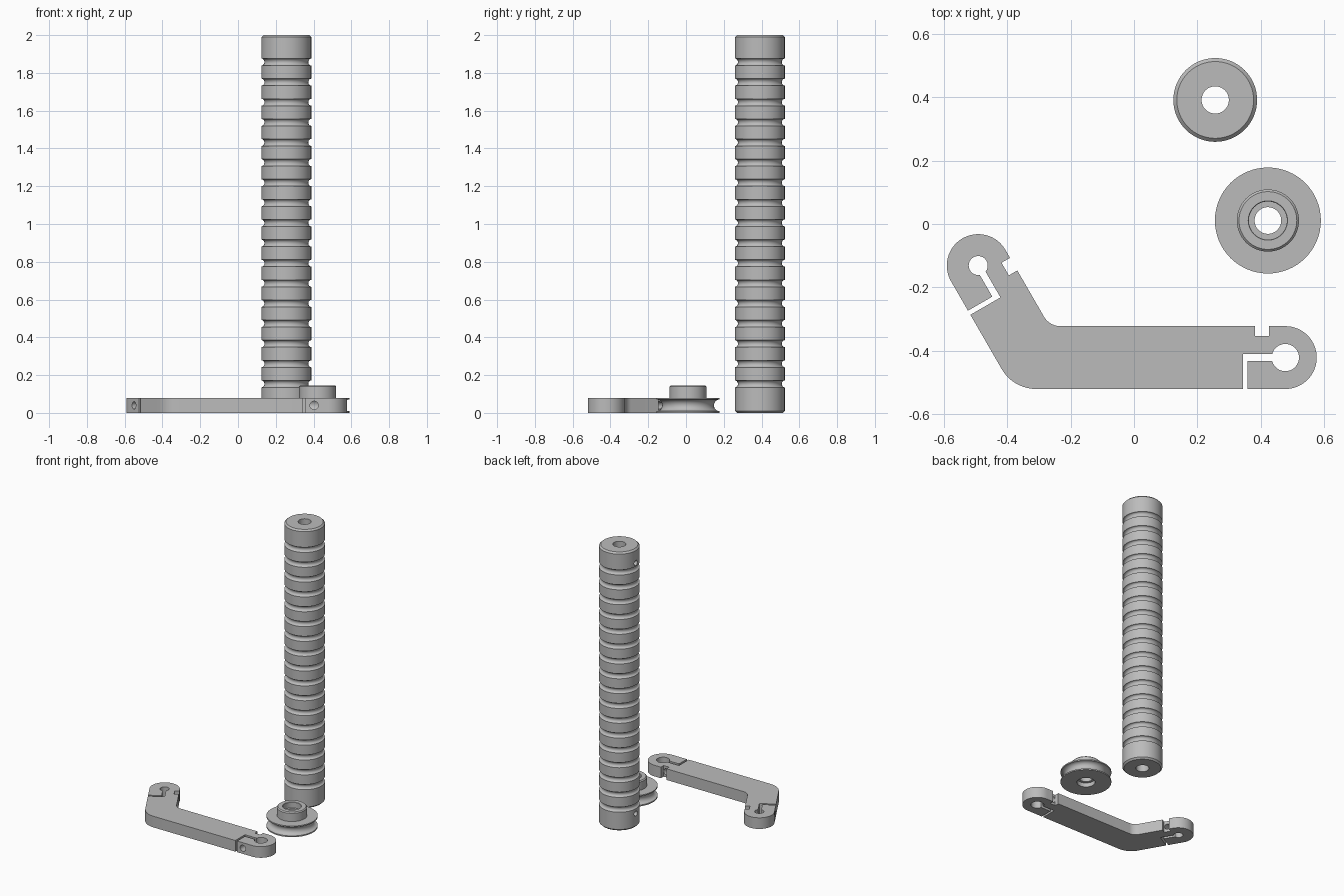
import bpy, bmesh, math
from mathutils import Vector, Matrix

if "Cube" in bpy.data.objects:
    bpy.data.objects.remove(bpy.data.objects["Cube"])

metal = bpy.data.materials.new("grey metal")
metal.diffuse_color = (0.5, 0.5, 0.5, 1)
metal.use_nodes = True
metal.node_tree.nodes["Principled BSDF"].inputs["Base Color"].default_value = metal.diffuse_color


def add_object(name, bm):
    bmesh.ops.recalc_face_normals(bm, faces=bm.faces[:])
    mesh = bpy.data.meshes.new(name)
    bm.to_mesh(mesh)
    bm.free()
    mesh.materials.append(metal)
    obj = bpy.data.objects.new(name, mesh)
    bpy.context.collection.objects.link(obj)
    return obj


def lathe(name, profile, centre, sides=64):
    """Revolve a closed (radius, height) loop around a vertical axis."""
    bm = bmesh.new()
    rings = []
    for i in range(sides):
        a = 2 * math.pi * i / sides
        rings.append([bm.verts.new((centre[0] + r * math.cos(a),
                                    centre[1] + r * math.sin(a), z)) for r, z in profile])
    n = len(profile)
    for i in range(sides):
        a, b = rings[i], rings[(i + 1) % sides]
        for j in range(n):
            k = (j + 1) % n
            bm.faces.new((a[j], b[j], b[k], a[k]))
    return add_object(name, bm)


def groove(radius, z, half, depth, steps=8):
    """Round groove cut into an outer wall, listed upwards."""
    return [(radius - depth * math.sin(math.pi * i / steps),
             z - half * math.cos(math.pi * i / steps)) for i in range(steps + 1)]


def rod(start, end, radius, sides=40):
    start, end = Vector(start), Vector(end)
    axis = end - start
    turn = axis.to_track_quat('Z', 'Y').to_matrix().to_4x4()
    bm = bmesh.new()
    bmesh.ops.create_cone(bm, cap_ends=True, segments=sides, radius1=radius, radius2=radius,
                          depth=axis.length, matrix=Matrix.Translation((start + end) / 2) @ turn)
    return add_object("cutter", bm)


def prism(name, points, z0, z1):
    bm = bmesh.new()
    low = [bm.verts.new((x, y, z0)) for x, y in points]
    high = [bm.verts.new((x, y, z1)) for x, y in points]
    bm.faces.new(low)
    bm.faces.new(high)
    for i in range(len(points)):
        k = (i + 1) % len(points)
        bm.faces.new((low[i], low[k], high[k], high[i]))
    return add_object(name, bm)


def cut(obj, cutter):
    mod = obj.modifiers.new("cut", 'BOOLEAN')
    mod.operation, mod.solver, mod.object = 'DIFFERENCE', 'EXACT', cutter
    bpy.context.view_layer.objects.active = obj
    bpy.ops.object.modifier_apply(modifier=mod.name)
    bpy.data.objects.remove(cutter)


def smooth(obj):
    bpy.ops.object.select_all(action='DESELECT')
    obj.select_set(True)
    bpy.context.view_layer.objects.active = obj
    bpy.ops.object.shade_smooth_by_angle(angle=math.radians(28))


# Grooved column with a through bore and a set screw hole near each end
cx, cy, R, bore = 0.256, 0.391, 0.132, 0.043
profile = [(bore, 0), (R - 0.011, 0), (R, 0.011)]
for i in range(17):
    profile += groove(R, 0.1535 + 0.1065 * i, 0.0185, 0.016)
profile += [(R, 1.989), (R - 0.011, 2), (bore, 2)]
column = lathe("grooved_column", profile, (cx, cy))
for z in (0.1, 1.9):
    cut(column, rod((cx - 0.2, cy, z), (cx - 0.02, cy, z), 0.018, 24))
smooth(column)

# Pulley: grooved wheel, raised hub, bore recessed from both ends
W, hub = 0.167, 0.098
profile = [(0.06, 0), (W, 0)] + groove(W, 0.04, 0.031, 0.03, 12) + [
    (W, 0.08), (hub, 0.08), (hub, 0.139), (hub - 0.007, 0.146), (0.062, 0.146),
    (0.06, 0.144), (0.06, 0.105), (0.042, 0.105), (0.042, 0.03), (0.06, 0.03)]
smooth(lathe("pulley", profile, (0.422, 0.011)))

# Bent clamp arm outline: two round ends joined by a filleted bend
H, A = 0.08, 0.099
right_end, left_end = Vector((0.477, -0.421)), Vector((-0.491, -0.131))


def arc(centre, radius, a0, a1, steps):
    return [(centre[0] + radius * math.cos(math.radians(a0 + (a1 - a0) * i / steps)),
             centre[1] + radius * math.sin(math.radians(a0 + (a1 - a0) * i / steps)))
            for i in range(steps + 1)]


t30 = math.tan(math.radians(30))
bend_x = left_end.x + (left_end.y - right_end.y) * t30
r_in, r_out = 0.06, 0.126
inner = (bend_x + (A + r_in) * t30, right_end.y + A + r_in)
outer = (bend_x + (r_out - A) * t30, right_end.y - A + r_out)
outline = (arc(right_end, A, -90, 90, 32) + arc(inner, r_in, 270, 210, 10)
           + arc(left_end, A, 30, 210, 32) + arc(outer, r_out, 210, 270, 12))
arm = prism("clamp_arm", outline, 0, H)


def clamp(centre, u, v, hole, slot_end, cross, notch, screw):
    """Bore, L-shaped slit, screw head notch and screw hole; u runs inward, v across."""
    def box(u0, u1, v0, v1):
        corners = ((u0, v0), (u1, v0), (u1, v1), (u0, v1))
        return prism("cutter", [centre + u * a + v * b for a, b in corners], -0.05, H + 0.05)
    cut(arm, rod((*centre, -0.05), (*centre, H + 0.05), hole))
    cut(arm, box(0, slot_end, -0.0105, 0.0105))
    cut(arm, box(cross, slot_end, -0.15, 0.0))
    cut(arm, box(notch[0], notch[1], 0.068, 0.15))
    mid = centre + u * (notch[0] + notch[1]) / 2
    cut(arm, rod((*(mid - v * 0.15), H / 2), (*(mid + v * 0.08), H / 2), screw, 28))


clamp(right_end, Vector((-1, 0)), Vector((0, 1)), 0.043, 0.134, 0.12, (0.052, 0.096), 0.022)
clamp(left_end, Vector((0.5, -0.866)), Vector((0.866, 0.5)), 0.03, 0.122, 0.107,
      (0.029, 0.075), 0.02)
smooth(arm)
